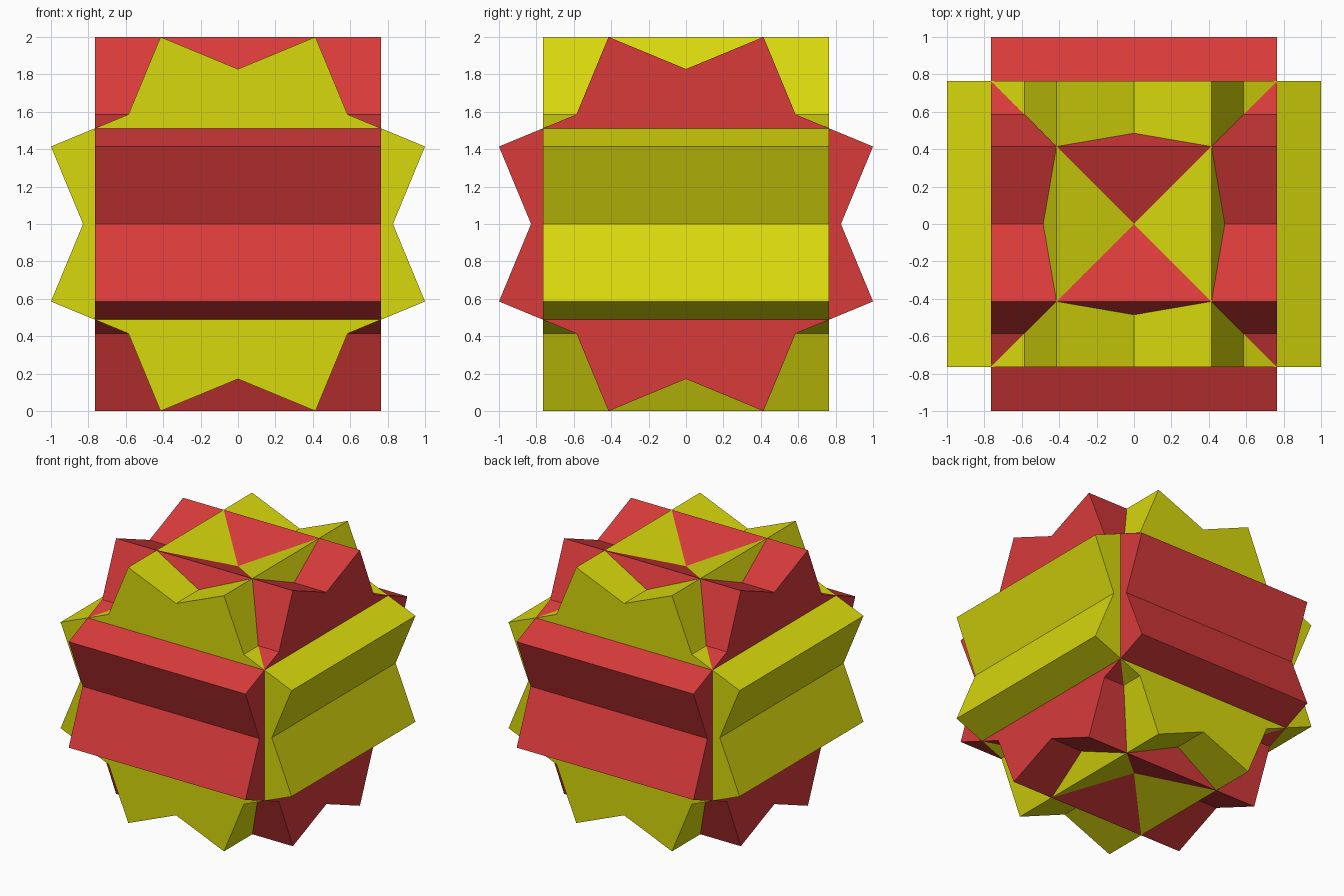
import bpy, bmesh, math
from mathutils import Matrix

if "Cube" in bpy.data.objects:
    bpy.data.objects.remove(bpy.data.objects["Cube"])

OUTER = 1 / math.cos(math.pi / 8)   # star tip radius
INNER = 2 * math.sqrt(2) - 2        # star notch radius
HALF = 0.765                        # half length of each prism


def material(name, color):
    mat = bpy.data.materials.new(name)
    mat.diffuse_color = (*color, 1)
    mat.use_nodes = True
    mat.node_tree.nodes["Principled BSDF"].inputs["Base Color"].default_value = mat.diffuse_color
    return mat


def star_prism(name, mat, turn):
    """Eight-pointed star prism lying along y, turned about z."""
    bm = bmesh.new()
    ring = []
    for i in range(16):
        a = math.pi / 8 * i
        r = OUTER if i % 2 else INNER
        ring.append(bm.verts.new((r * math.cos(a), -HALF, r * math.sin(a))))
    cap = bm.faces.new(ring)
    ext = bmesh.ops.extrude_face_region(bm, geom=[cap], use_keep_orig=True)
    moved = [g for g in ext["geom"] if isinstance(g, bmesh.types.BMVert)]
    bmesh.ops.translate(bm, verts=moved, vec=(0, 2 * HALF, 0))
    bmesh.ops.recalc_face_normals(bm, faces=bm.faces)
    bm.transform(Matrix.Translation((0, 0, 1)) @ Matrix.Rotation(turn, 4, "Z"))
    mesh = bpy.data.meshes.new(name)
    bm.to_mesh(mesh)
    bm.free()
    mesh.materials.append(mat)
    obj = bpy.data.objects.new(name, mesh)
    bpy.context.collection.objects.link(obj)
    return obj


# Two crossing star prisms
star_prism("yellow_star_prism", material("yellow", (0.69, 0.69, 0.004)), 0)
star_prism("red_star_prism", material("red", (0.69, 0.043, 0.043)), math.pi / 2)
